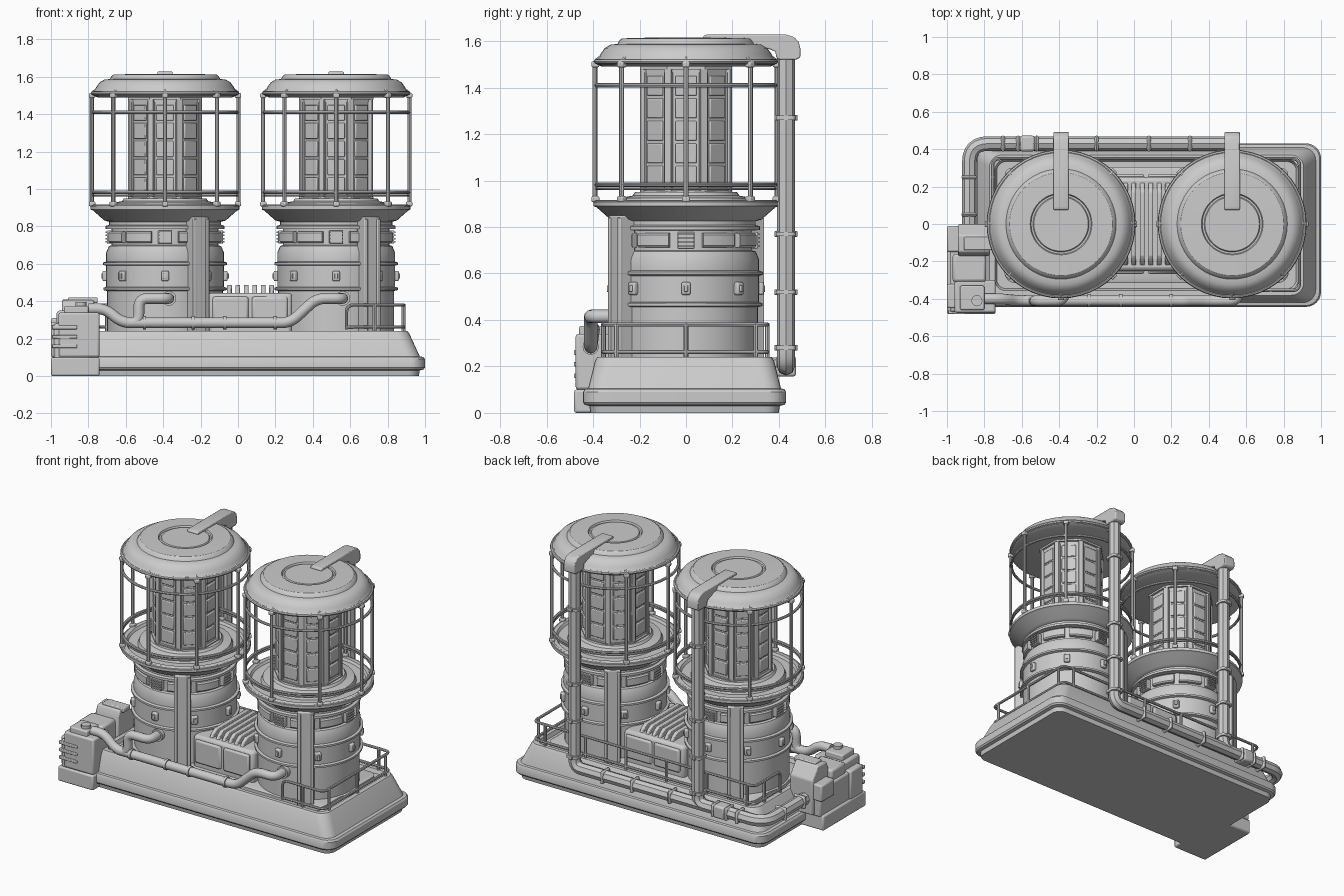
import bpy, bmesh
from math import sin, cos, pi, radians
from mathutils import Vector, Matrix

if "Cube" in bpy.data.objects:
    bpy.data.objects.remove(bpy.data.objects["Cube"])


def finish(name, bm, bevel=0):
    bmesh.ops.recalc_face_normals(bm, faces=bm.faces)
    me = bpy.data.meshes.new(name)
    bm.to_mesh(me)
    bm.free()
    ob = bpy.data.objects.new(name, me)
    bpy.context.collection.objects.link(ob)
    if bevel:
        m = ob.modifiers.new("bevel", 'BEVEL')
        m.width, m.segments, m.limit_method = bevel, 2, 'ANGLE'
    return ob


def box(name, lo, hi, bevel=0.006):
    bm = bmesh.new()
    c = [(a + b) / 2 for a, b in zip(lo, hi)]
    s = [b - a for a, b in zip(lo, hi)]
    bmesh.ops.create_cube(bm, size=1, matrix=Matrix.Translation(c) @ Matrix.Diagonal((*s, 1)))
    return finish(name, bm, bevel)


def radial_box(name, cx, ang, r, z, size, bevel=0.005):
    """Box of (depth, width, height) facing outward at an angle around a tower."""
    ob = box(name, [-s / 2 for s in size], [s / 2 for s in size], bevel)
    ob.location = (cx + r * cos(ang), r * sin(ang), z)
    ob.rotation_euler.z = ang
    return ob


def prism(name, pts, x0, x1, bevel=0.006):
    """Extrude a y,z outline along x."""
    bm = bmesh.new()
    f = bm.faces.new([bm.verts.new((x0, y, z)) for y, z in pts])
    e = bmesh.ops.extrude_face_region(bm, geom=[f])["geom"]
    bmesh.ops.translate(bm, verts=[v for v in e if isinstance(v, bmesh.types.BMVert)], vec=(x1 - x0, 0, 0))
    return finish(name, bm, bevel)


def lathe(name, prof, cx, a0=0, a1=2 * pi, n=48, closed=False):
    """Spin an r,z profile around a tower axis."""
    bm = bmesh.new()
    full = a1 - a0 > 6.28
    rings = [[bm.verts.new((cx + r * cos(a), r * sin(a), z)) for r, z in prof]
             for a in [a0 + (a1 - a0) * i / n for i in range(n if full else n + 1)]]
    m = len(prof)
    for i in range(n):
        p, q = rings[i], rings[(i + 1) % len(rings)]
        for j in range(m if closed else m - 1):
            k = (j + 1) % m
            bm.faces.new((p[j], q[j], q[k], p[k]))
    if closed and not full:
        bm.faces.new(rings[0])
        bm.faces.new(rings[-1][::-1])
    bmesh.ops.remove_doubles(bm, verts=bm.verts, dist=1e-5)
    return finish(name, bm)


def rounded_stack(name, cx, cy, layers):
    """Loft rounded rectangles given as (z, half x, half y, corner radius)."""
    bm = bmesh.new()
    loops = []
    for z, hx, hy, r in layers:
        loops.append([bm.verts.new((cx + sx * (hx - r) + r * cos(q * pi / 2 + i * pi / 12),
                                    cy + sy * (hy - r) + r * sin(q * pi / 2 + i * pi / 12), z))
                      for q, (sx, sy) in enumerate([(1, 1), (-1, 1), (-1, -1), (1, -1)]) for i in range(7)])
    for a, b in zip(loops, loops[1:]):
        for i in range(28):
            j = (i + 1) % 28
            bm.faces.new((a[i], a[j], b[j], b[i]))
    bm.faces.new(loops[0])
    bm.faces.new(loops[-1])
    return finish(name, bm)


def pipe(name, pts, r, fillet=0.05, res=4, closed=False):
    """Tube along a path with filleted corners."""
    pts = [Vector(p) for p in pts]
    path = []
    for i, p in enumerate(pts):
        if i in (0, len(pts) - 1):
            path.append(p)
            continue
        u, v = pts[i - 1] - p, pts[i + 1] - p
        a = p + u.normalized() * min(fillet, u.length * .48)
        b = p + v.normalized() * min(fillet, v.length * .48)
        path += [a.lerp(p, t).lerp(p.lerp(b, t), t) for t in (k / 6 for k in range(7))]
    cu = bpy.data.curves.new(name, 'CURVE')
    cu.dimensions, cu.bevel_depth, cu.bevel_resolution, cu.use_fill_caps = '3D', r, res, True
    sp = cu.splines.new('POLY')
    sp.points.add(len(path) - 1)
    for s, p in zip(sp.points, path):
        s.co = (*p, 1)
    tmp = bpy.data.objects.new(name, cu)
    me = bpy.data.meshes.new_from_object(tmp)
    bpy.data.objects.remove(tmp)
    ob = bpy.data.objects.new(name, me)
    bpy.context.collection.objects.link(ob)
    return ob


def ring(name, cx, r, z, t):
    return lathe(name, [(r + t * cos(k * pi / 4), z + t * sin(k * pi / 4)) for k in range(8)], cx, closed=True)


# plinth with raised kerb and sunken deck
rounded_stack("base", .067, -.006, [
    (0, .9, .405, .06), (.03, .905, .41, .06), (.035, .925, .43, .075), (.045, .933, .437, .08),
    (.09, .933, .437, .08), (.102, .925, .43, .075), (.105, .905, .415, .07), (.225, .85, .385, .07),
    (.24, .84, .375, .065), (.24, .81, .35, .055), (.215, .80, .34, .05)])
rounded_stack("deck_plate", .067, -.006, [(.2, .76, .31, .06), (.235, .76, .31, .06), (.24, .75, .30, .06)])

# engine block between the towers
box("mid_block", (-.16, -.25, .21), (.29, .25, .445), .02)
for s in (-1, 1):
    for x in (-.135, .075):
        box("mid_panel", (x, s * .255 - .012, .27), (x + .19, s * .255 + .012, .425), .012)
for i in range(6):
    x = -.058 + i * .045
    prism("cooling_rib", [(-.24, .42), (-.2, .47), (-.17, .488), (.17, .488), (.2, .47), (.24, .42)], x, x + .025, .005)


def tower(cx):
    # lower drum, neck, flared collar and cage floor
    lathe("drum", [(.32, .21), (.32, .235), (.31, .24), (.31, .455), (.33, .46), (.33, .472), (.315, .477),
                   (.315, .59), (.331, .595), (.331, .607), (.315, .612), (.315, .66), (.3, .695), (.285, .7),
                   (.285, .785), (.318, .787), (.318, .803), (.3, .808), (.3, .825), (.325, .832), (.385, .885),
                   (.398, .89), (.398, .908), (.385, .915), (.36, .915), (.35, .9), (.29, .9), (.28, .925),
                   (.23, .935), (.22, .95), (0, .95)], cx)
    # cap
    lathe("cap", [(0, 1.49), (.36, 1.49), (.385, 1.5), (.388, 1.515), (.375, 1.53), (.368, 1.545), (.35, 1.57),
                  (.325, 1.585), (.295, 1.588), (.285, 1.605), (.275, 1.612), (.165, 1.615), (.16, 1.605),
                  (.15, 1.605), (.145, 1.612), (0, 1.612)], cx)
    # octagonal core with pilasters and stacked panels
    lathe("core", [(0, .93), (.2, .93), (.2, 1.5), (0, 1.5)], cx, pi / 8, 2 * pi + pi / 8, 8)
    for z in (.945, 1.49):
        lathe("core_band", [(.19, z - .012), (.215, z - .012), (.215, z + .012), (.19, z + .012)], cx,
              pi / 8, 2 * pi + pi / 8, 8, True)
    for k in range(8):
        a = k * pi / 4
        radial_box("core_pilaster", cx, a + pi / 8, .198, 1.215, (.022, .032, .55), .004)
        for i in range(5):
            radial_box("core_panel", cx, a, .186, 1.02 + i * .097, (.016, .092, .085), .005)
        for s in (-1, 1):
            radial_box("core_stile", cx, a + s * .32, .193, 1.215, (.016, .012, .5), 0)
        # cage bar with turned-in ends
        d = Vector((cos(a), sin(a), 0))
        pts = [Vector((cx, 0, z)) + d * r for r, z in ((.355, 1.535), (.392, 1.51), (.392, .905), (.355, .885))]
        pipe("cage_bar", pts, .011, .02, 2)
        for z in (.92, 1.5):
            radial_box("cage_clamp", cx, a, .39, z, (.034, .034, .025), .006)
        radial_box("drum_latch", cx, a, .32, .535, (.03, .04, .055), .008)
        radial_box("latch_button", cx, a, .335, .535, (.012, .018, .028), .003)
    for z, t in ((.982, .009), (.965, .005), (1.41, .009), (.905, .011), (1.513, .011)):
        ring("cage_ring", cx, .386, z, t)
    # neck cover plates and vents
    for q in range(4):
        for lo, hi in ((14, 42), (48, 76)):
            lathe("neck_plate", [(.28, .712), (.305, .712), (.312, .72), (.312, .765), (.305, .774), (.28, .774)],
                  cx, radians(q * 90 + lo), radians(q * 90 + hi), 6, True)
        radial_box("neck_vent", cx, q * pi / 2, .295, .743, (.03, .075, .07), .004)
        for i in range(4):
            radial_box("vent_slat", cx, q * pi / 2, .311, .718 + i * .017, (.014, .065, .008), 0)
    # buttress columns on opposite sides
    for a in (radians(-58), radians(122)):
        radial_box("buttress", cx, a, .325, .535, (.075, .1, .63), .006)
        for s in (-1, 1):
            radial_box("buttress_edge", cx, a + s * .11, .362, .535, (.016, .022, .61), .004)
    # exhaust duct over the cap and the downpipe behind
    prism("roof_duct", [(.075, 1.6), (.075, 1.622), (.085, 1.628), (.43, 1.628), (.465, 1.618), (.485, 1.597),
                        (.492, 1.57), (.492, 1.53), (.475, 1.52), (.4, 1.52), (.388, 1.53), (.385, 1.555),
                        (.36, 1.565), (.2, 1.595)], cx - .041, cx + .041, .006)
    end = (cx - .12, .43, .2)
    pipe("downpipe", [(cx, .43, 1.54), (cx, .43, .2), end], .039, .06, 2)
    for z in (1.27, .77, .52, .28):
        rounded_stack("downpipe_clamp", cx, .43, [(z - .009, .042, .042, .02), (z + .009, .042, .042, .02)])
        box("clamp_lug", (cx - .012, .38, z - .012), (cx + .012, .48, z + .012), .003)


for cx in (-.39, .525):
    tower(cx)

# return pipe along the back and around the left end
pipe("return_pipe", [(.45, .43, .2), (-.88, .43, .2), (-.88, -.04, .2)], .039, .1, 2)
for x in (.3, .08, -.2, -.52, -.62, -.7):
    box("return_clamp", (x - .01, .387, .157), (x + .01, .473, .243), .012)
box("return_joint", (-.61, .388, .158), (-.53, .472, .242), .012)
for y in (.25, .05):
    box("return_clamp", (-.923, y - .01, .157), (-.837, y + .01, .243), .012)

# front feed pipe with branches into both towers
pipe("feed_pipe", [(-.8, -.4, .36), (-.71, -.4, .36), (-.62, -.41, .285), (.28, -.41, .285), (.42, -.41, .415),
                   (.56, -.41, .415), (.56, -.27, .415)], .029, .05)
pipe("feed_branch", [(-.6, -.41, .285), (-.53, -.41, .285), (-.53, -.41, .415), (-.37, -.41, .415),
                     (-.37, -.27, .415)], .029, .05)
for x in (-.5, -.24, -.07, .2):
    pipe("feed_flange", [(x - .009, -.41, .285), (x + .009, -.41, .285)], .035)
for x in (-.37, .56):
    pipe("feed_socket", [(x, -.33, .415), (x, -.29, .415)], .04)

# guard rail around the right, back and left edges
for z in (.38, .262):
    pipe("guard_rail", [(.58, -.355, .25), (.58, -.355, z), (.885, -.355, z), (.885, .35, z), (-.755, .35, z),
                        (-.755, .08, z), (-.755, .08, .24)], .009, .04, 2)
for x, y in [(.73, -.355), (.885, -.3), (.885, 0), (.885, .3), (-.755, .25)] + [(.8 - i * .3, .35) for i in range(6)]:
    pipe("rail_post", [(x, y, .22), (x, y, .385)], .01, res=2)

# pump station at the front left corner
box("station_foot", (-1, -.482, 0), (-.74, -.03, .1), .01)
box("station_body", (-.985, -.47, .09), (-.79, -.02, .28), .012)
box("front_cabinet", (-.96, -.475, .1), (-.74, -.3, .34), .012)
box("front_cabinet_lid", (-.93, -.46, .33), (-.8, -.33, .375), .008)
box("front_cabinet_side", (-1, -.45, .1), (-.94, -.32, .29), .01)
for z in (.15, .2, .25):
    box("cabinet_louvre", (-.995, -.482, z), (-.86, -.46, z + .02), .004)
box("middle_unit", (-.97, -.31, .25), (-.79, -.16, .35), .015)
prism("rear_console", [(-.17, .1), (-.17, .36), (-.15, .405), (-.06, .41), (0, .33), (0, .1)], -.94, -.77, .008)
box("rear_console_side", (-1, -.15, .2), (-.93, -.01, .31), .01)
box("console_hood", (-.91, -.14, .39), (-.75, -.07, .42), .006)
pipe("filler_cap", [(-.84, -.41, .36), (-.84, -.41, .395)], .03)

# smooth shading with sharp edges kept
bpy.ops.object.select_all(action='SELECT')
bpy.context.view_layer.objects.active = bpy.context.selected_objects[0]
bpy.ops.object.shade_smooth_by_angle(angle=radians(32))
